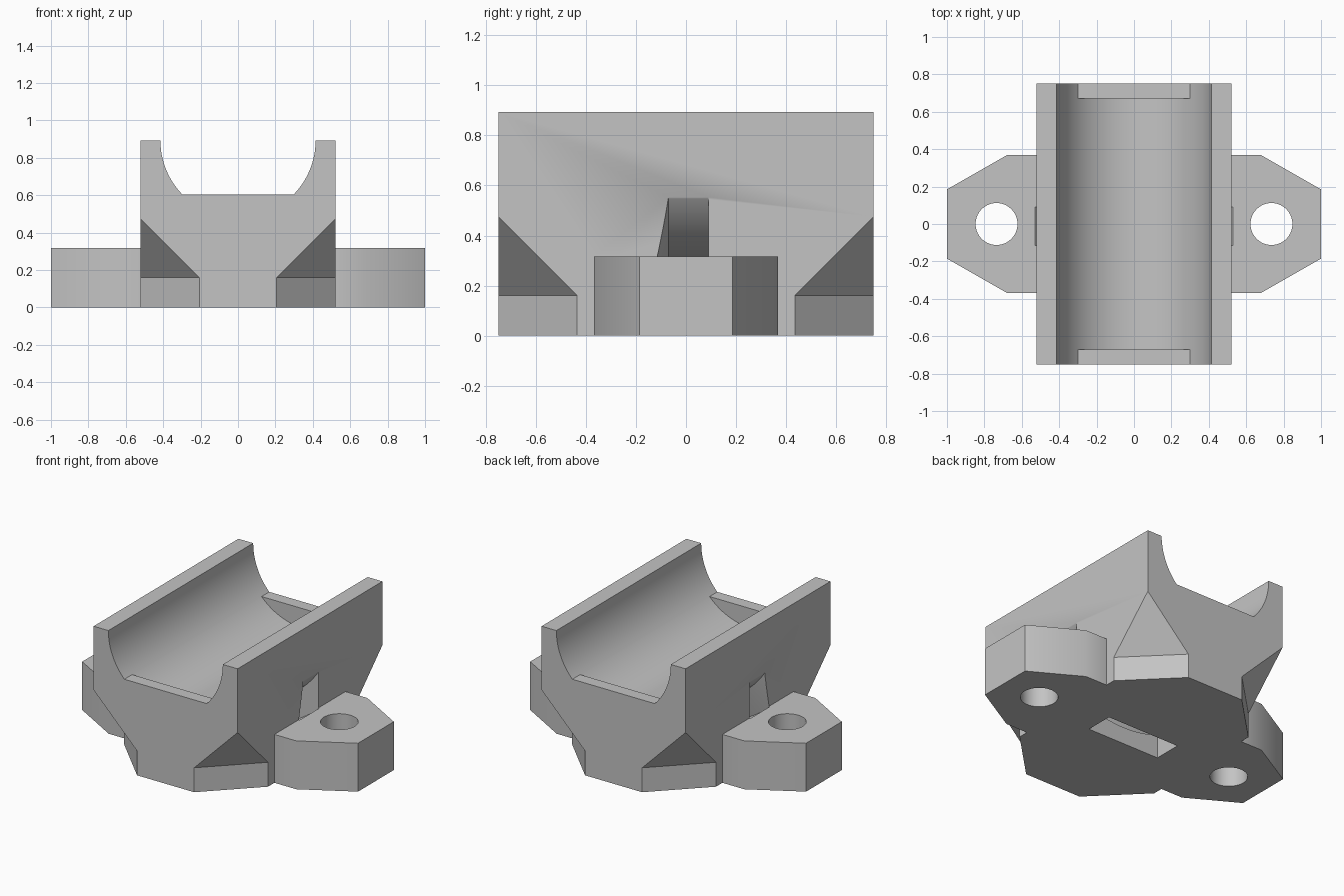
import bpy, bmesh, math
from mathutils import Matrix, Vector

if "Cube" in bpy.data.objects:
    bpy.data.objects.remove(bpy.data.objects["Cube"])

HX, HY, TOP = 0.522, 0.75, 0.893      # body half width, half length, height
GROOVE_R = 0.415


def finish(bm, name):
    bmesh.ops.recalc_face_normals(bm, faces=bm.faces)
    mesh = bpy.data.meshes.new(name)
    bm.to_mesh(mesh)
    bm.free()
    obj = bpy.data.objects.new(name, mesh)
    bpy.context.collection.objects.link(obj)
    return obj


def box(name, lo, hi):
    bm = bmesh.new()
    bmesh.ops.create_cube(bm, size=1)
    lo, hi = Vector(lo), Vector(hi)
    for v in bm.verts:
        v.co = (lo + hi) / 2 + v.co * (hi - lo)
    return finish(bm, name)


def cylinder(name, centre, radius, depth, axis="Z"):
    bm = bmesh.new()
    turn = Matrix.Rotation(math.pi / 2, 4, "X") if axis == "Y" else Matrix()
    bmesh.ops.create_cone(bm, cap_ends=True, segments=96, radius1=radius, radius2=radius,
                          depth=depth, matrix=Matrix.Translation(centre) @ turn)
    return finish(bm, name)


def hull(name, points):
    bm = bmesh.new()
    for p in points:
        bm.verts.new(p)
    bmesh.ops.convex_hull(bm, input=bm.verts)
    return finish(bm, name)


def ring(name, profile, centre):
    """Closed ring about the y axis from a (radius, y) profile."""
    bm = bmesh.new()
    steps = 128
    loops = []
    for i in range(steps):
        a = math.tau * i / steps
        loops.append([bm.verts.new((centre[0] + r * math.cos(a), y, centre[2] + r * math.sin(a)))
                      for r, y in profile])
    n = len(profile)
    for i in range(steps):
        p, q = loops[i], loops[(i + 1) % steps]
        for j in range(n):
            k = (j + 1) % n
            bm.faces.new((p[j], p[k], q[k], q[j]))
    return finish(bm, name)


def combine(target, tool, operation="DIFFERENCE"):
    tool.hide_render = True
    mod = target.modifiers.new(tool.name, "BOOLEAN")
    mod.operation, mod.solver, mod.object = operation, "EXACT", tool
    bpy.context.view_layer.objects.active = target
    bpy.ops.object.modifier_apply(modifier=mod.name)
    bpy.data.objects.remove(tool)


# Block with a half-round cradle and a low wall at each end
cradle = box("cradle_mount", (-HX, -HY, 0), (HX, HY, TOP))
combine(cradle, cylinder("groove", (0, 0, TOP), GROOVE_R, 2, "Y"))
for s in (-1, 1):
    ends = sorted((s * 0.67, s * HY))
    combine(cradle, box("end_wall", (-0.35, ends[0], 0.4), (0.35, ends[1], 0.605)), "UNION")

# Lower corners: upright chamfer below, slope running out to the corner above
CUT, RIM, OUT = 0.315, 0.16, 0.2
for sx in (-1, 1):
    for sy in (-1, 1):
        plan = [(OUT, -CUT - OUT), (-CUT - OUT, OUT), (OUT, OUT)]
        points = []
        for a, b in plan:
            x, y = sx * (HX + a), sy * (HY + b)
            points += [(x, y, -0.1), (x, y, RIM + a + b + CUT)]
        combine(cradle, hull("corner_cut", points))

# Mounting ears, one plate running through the block
outline = [(sx * x, sy * y) for x, y in ((0.68, 0.368), (1, 0.185)) for sx in (-1, 1) for sy in (-1, 1)]
combine(cradle, hull("mounting_ears", [(x, y, z) for x, y in outline for z in (0, 0.317)]), "UNION")
for s in (-1, 1):
    combine(cradle, cylinder("bolt_hole", (s * 0.735, 0, 0.15), 0.112, 1))

# Curved strap channel, wider on its outer side, and its opening underneath
strap = [(0.623, -0.07), (0.623, 0.09), (0.782, 0.09), (0.782, -0.116)]
combine(cradle, ring("strap_channel", strap, (0, 0, TOP)))
combine(cradle, box("strap_opening", (-0.265, -0.1, -0.1), (0.265, 0.085, 0.2)))

# Single grey material
grey = bpy.data.materials.new("plain_grey")
grey.use_nodes = True
colour = (0.55, 0.55, 0.55, 1)
grey.diffuse_color = colour
grey.node_tree.nodes["Principled BSDF"].inputs["Base Color"].default_value = colour
cradle.data.materials.clear()
cradle.data.materials.append(grey)
for face in cradle.data.polygons:
    face.material_index = 0

bpy.ops.object.select_all(action="DESELECT")
cradle.select_set(True)
bpy.context.view_layer.objects.active = cradle
bpy.ops.object.shade_smooth_by_angle(angle=math.radians(35))
